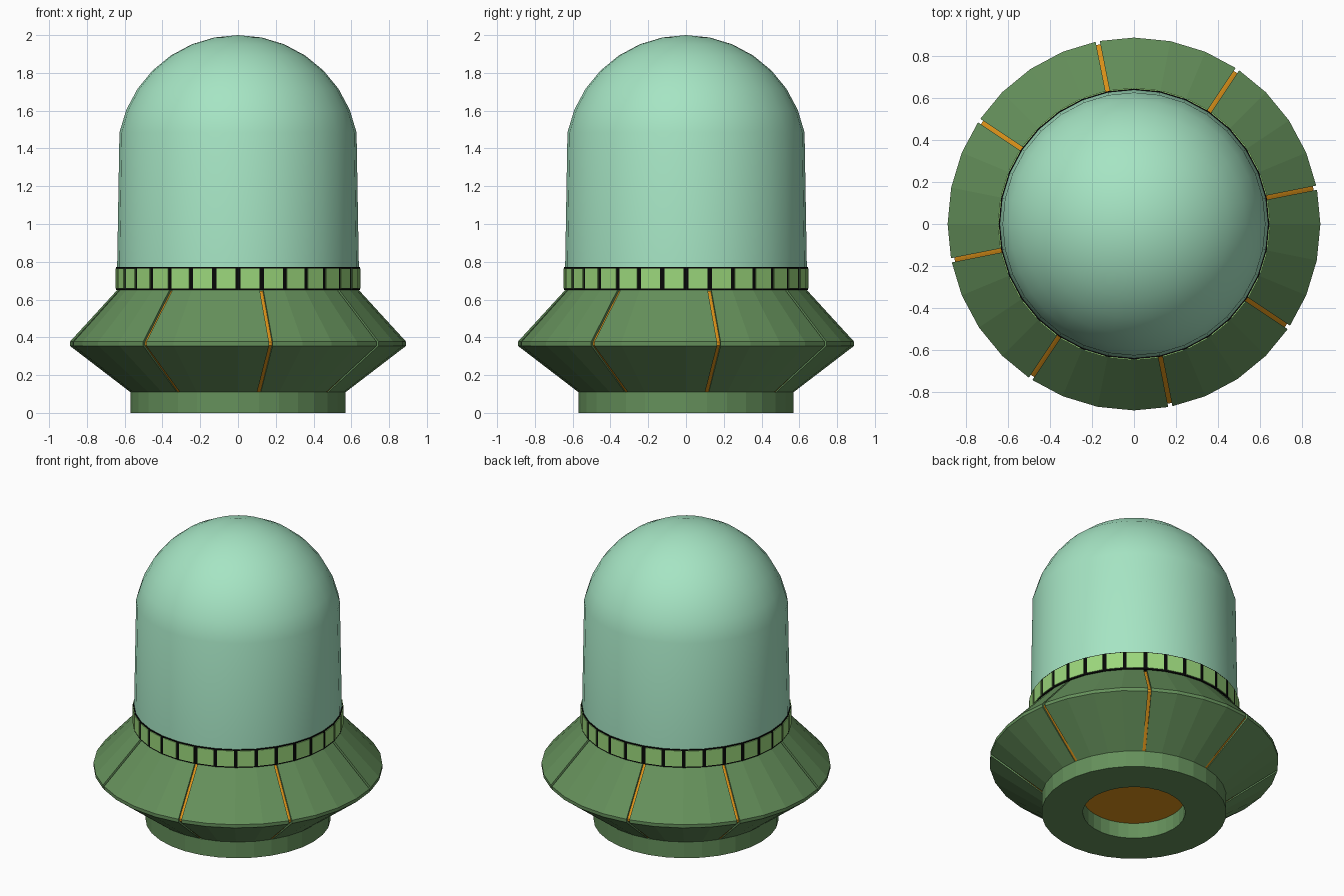
import bpy, bmesh
from math import sin, cos, pi, radians
from mathutils import Vector

if "Cube" in bpy.data.objects:
    bpy.data.objects.remove(bpy.data.objects["Cube"])

SIDES = 32
STEP = 2 * pi / SIDES


def material(name, rgb):
    m = bpy.data.materials.new(name)
    m.diffuse_color = (*rgb, 1)
    m.use_nodes = True
    m.node_tree.nodes["Principled BSDF"].inputs["Base Color"].default_value = m.diffuse_color
    return m


GREEN = material("hull_green", (0.13, 0.28, 0.105))
LIME = material("tile_green", (0.33, 0.68, 0.20))
MINT = material("dome_mint", (0.38, 0.78, 0.55))
ORANGE = material("core_orange", (0.72, 0.29, 0.01))
BLACK = material("band_black", (0.002, 0.002, 0.002))


def finish(name, bm, mat):
    bmesh.ops.remove_doubles(bm, verts=bm.verts, dist=1e-5)
    bmesh.ops.recalc_face_normals(bm, faces=bm.faces)
    me = bpy.data.meshes.new(name)
    bm.to_mesh(me)
    bm.free()
    me.materials.append(mat)
    ob = bpy.data.objects.new(name, me)
    bpy.context.collection.objects.link(ob)
    return ob


def point(r, i, z):
    return Vector((r * cos(i * STEP), r * sin(i * STEP), z))


def skin(bm, rows, closed_rows, closed_loop):
    """Quads between successive rows of points."""
    vs = [[bm.verts.new(p) for p in row] for row in rows]
    n, k = len(vs), len(vs[0])
    for a in range(n if closed_rows else n - 1):
        for b in range(k if closed_loop else k - 1):
            c, d = (a + 1) % n, (b + 1) % k
            bm.faces.new((vs[a][b], vs[c][b], vs[c][d], vs[a][d]))
    return vs


def revolve(name, profile, mat, loop=False):
    """Lathe a (radius, z) profile; open profiles get flat end caps."""
    bm = bmesh.new()
    rows = [[point(r, i, z) for r, z in profile] for i in range(SIDES)]
    vs = skin(bm, rows, True, loop)
    if not loop:
        for end in (0, -1):
            if profile[end][0] > 1e-4:
                bm.faces.new([row[end] for row in vs])
    return finish(name, bm, mat)


# Foot ring with a hole, and glowing core behind the hull slots
revolve("foot_ring", [(0.315, 0), (0.57, 0), (0.57, 0.11), (0.315, 0.11)], GREEN, True)
revolve("glow_core", [(0.555, 0.105), (0.873, 0.358), (0.873, 0.374), (0.625, 0.645)], ORANGE)

# Eight hull panels, separated by narrow parallel slots
outer = [(0.57, 0.11), (0.89, 0.355), (0.89, 0.377), (0.64, 0.65)]
inner = [(0.60, 0.645), (0.85, 0.372), (0.85, 0.36), (0.53, 0.11)]
HALF_SLOT = 0.01
bm = bmesh.new()
for p in range(8):
    first = 1 + 4 * p
    rows = []
    for i in range(first, first + 5):
        toward = {first: i + 1, first + 4: i - 1}.get(i)
        row = []
        for r, z in outer + inner:
            v = point(r, i, z)
            if toward is not None:
                v += (point(r, toward, z) - v).normalized() * HALF_SLOT
            row.append(v)
        rows.append(row)
    vs = skin(bm, rows, False, True)
    # slot side walls
    for end in (0, -1):
        for a in range(3):
            q = vs[end]
            bm.faces.new((q[a], q[a + 1], q[6 - a], q[7 - a]))
finish("hull_panels", bm, GREEN)

# Dark band carrying a ring of light tiles
revolve("band", [(0.646, 0.65), (0.646, 0.772)], BLACK)
bm = bmesh.new()
for i in range(SIDES):
    rows = []
    for r in (0.635, 0.651):
        a, b = point(r, i, 0), point(r, i + 1, 0)
        d = (b - a).normalized() * 0.012
        a, b = a + d, b - d
        lo, hi = Vector((0, 0, 0.659)), Vector((0, 0, 0.765))
        rows.append([a + lo, b + lo, b + hi, a + hi])
    vs = skin(bm, rows, False, True)
    for row in vs:
        bm.faces.new(row)
finish("band_tiles", bm, LIME)

# Slightly tapered dome with a spherical top
R, CZ = 0.64, 1.36
profile = [(0.64, 0.76)]
profile += [(R * cos(k * pi / 16), CZ + R * sin(k * pi / 16)) for k in range(1, 9)]
dome = revolve("dome", profile, MINT)
bpy.context.view_layer.objects.active = dome
dome.select_set(True)
bpy.ops.object.shade_smooth_by_angle(angle=radians(40))
